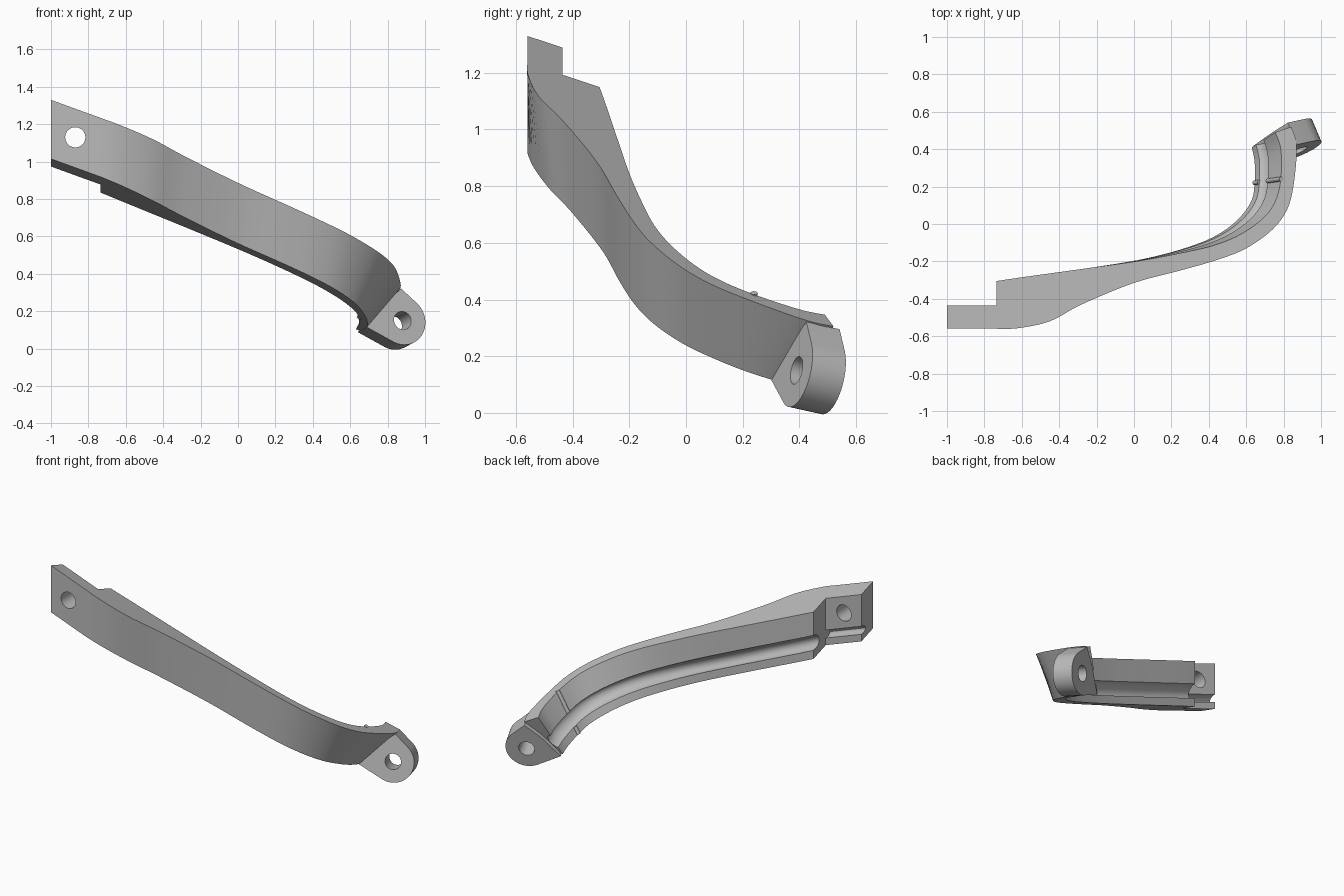
import bpy, bmesh, math
from mathutils import Vector

cube = bpy.data.objects.get("Cube")
if cube:
    bpy.data.objects.remove(cube)

grey = bpy.data.materials.new("plain_grey")
grey.use_nodes = True
GREY = (0.5, 0.5, 0.5, 1)
grey.diffuse_color = GREY
grey.node_tree.nodes["Principled BSDF"].inputs["Base Color"].default_value = GREY

HEIGHT = 0.315


def top_z(x, y):
    """Height of the sloping upper plane of the arm."""
    return 1.33 - 0.363 * (x + 1) - 0.33 * (y + 0.56)


def make_object(name, bm):
    bmesh.ops.recalc_face_normals(bm, faces=bm.faces)
    mesh = bpy.data.meshes.new(name)
    bm.to_mesh(mesh)
    bm.free()
    obj = bpy.data.objects.new(name, mesh)
    mesh.materials.append(grey)
    bpy.context.collection.objects.link(obj)
    return obj


def make_rod(name, start, end, radius, sides=32):
    bm = bmesh.new()
    axis = end - start
    bmesh.ops.create_cone(bm, cap_ends=True, segments=sides, radius1=radius,
                          radius2=radius, depth=axis.length)
    obj = make_object(name, bm)
    obj.rotation_mode = 'QUATERNION'
    obj.rotation_quaternion = axis.to_track_quat('Z', 'Y')
    obj.location = (start + end) / 2
    return obj


def activate(obj):
    bpy.ops.object.select_all(action='DESELECT')
    obj.select_set(True)
    bpy.context.view_layer.objects.active = obj


def drill(obj, start, end, radius):
    cutter = make_rod("hole_cutter", start, end, radius)
    cutter.hide_render = True
    mod = obj.modifiers.new("hole", 'BOOLEAN')
    mod.operation, mod.solver, mod.object = 'DIFFERENCE', 'EXACT', cutter
    activate(obj)
    bpy.ops.object.modifier_apply(modifier=mod.name)
    bpy.data.objects.remove(cutter)


def smooth(obj):
    activate(obj)
    bpy.ops.object.shade_smooth_by_angle(angle=math.radians(28))


def catmull(rows, steps):
    """Resample rows of numbers along a smooth curve."""
    ext = [rows[0]] + rows + [rows[-1]]
    out = []
    for i in range(1, len(ext) - 2):
        for k in range(steps):
            t = k / steps
            out.append([0.5 * (2 * b + (c - a) * t + (2 * a - 5 * b + 4 * c - d) * t * t
                               + (3 * b - a - 3 * c + d) * t ** 3)
                        for a, b, c, d in zip(*ext[i - 1:i + 3])])
    return out + [rows[-1]]


# Plan stations: front top, front bottom, back top, back bottom (x, y each)
stations = [
    [-.735, -.56, -.735, -.56, -.735, -.305, -.735, -.305],
    [-.62, -.557, -.62, -.54, -.6, -.285, -.6, -.285],
    [-.45, -.52, -.46, -.485, -.42, -.26, -.42, -.26],
    [-.28, -.43, -.3, -.405, -.24, -.235, -.24, -.235],
    [0, -.315, -.02, -.295, .02, -.198, .02, -.193],
    [.25, -.248, .22, -.235, .25, -.155, .22, -.145],
    [.45, -.19, .4, -.18, .43, -.113, .38, -.09],
    [.6, -.13, .53, -.11, .57, -.055, .49, -.03],
    [.74, -.03, .625, -.01, .69, .03, .575, .045],
    [.82, .08, .67, .1, .755, .12, .63, .13],
    [.855, .22, .69, .2, .785, .24, .645, .22],
    [.87, .42, .69, .3, .785, .4, .645, .33],
    [.84, .52, .68, .39, .755, .49, .63, .41],
]


def corners(row):
    pts = []
    for i in range(4):
        x, y = row[2 * i:2 * i + 2]
        pts.append(Vector((x, y, top_z(x, y) - HEIGHT * (i % 2))))
    return pts


def section(row, upper, lower, depth):
    """Closed cross-section with a round channel in its back wall."""
    ft, fb, bt, bb = corners(row)
    inward = (ft + fb - bt - bb) / 2
    inward.z = 0
    depth = min(depth, 0.6 * inward.length)
    inward.normalize()
    ring = [ft, fb, bb]
    arc = 10
    for k in range(arc + 1):
        a = math.pi * k / arc
        f = (upper + lower) / 2 + (lower - upper) / 2 * math.cos(a)
        ring.append(bt.lerp(bb, f) + inward * depth * math.sin(a))
    return ring + [bt]


# Curved arm with its thin mounting tab
tab_rows = [[x, -.56, x, -.56, x, -.435, x, -.435] for x in (-1, -.735)]
rings = [section(r, 0.68, 0.85, 0.045) for r in tab_rows]
rings += [section(r, 0.5, 0.82, 0.06) for r in catmull(stations, 5)]
bm = bmesh.new()
loops = [[bm.verts.new(p) for p in ring] for ring in rings]
for a, b in zip(loops, loops[1:]):
    n = len(a)
    for i in range(n):
        j = (i + 1) % n
        bm.faces.new((a[i], a[j], b[j], b[i]))
bm.faces.new(loops[0])
bm.faces.new(loops[-1])
bmesh.ops.remove_doubles(bm, verts=bm.verts, dist=0.0005)
arm = make_object("curved_arm", bm)
drill(arm, Vector((-.87, -.8, 1.13)), Vector((-.87, -.2, 1.13)), 0.054)
smooth(arm)

# Rounded pivot lug at the low end
axis = Vector((-.38, .9, -.2)).normalized()
centre = Vector((.88, .39, .15))
side = axis.cross(Vector((0, 0, 1))).normalized()
up = side.cross(axis)
outline = []
for p in (Vector((.69, .3, .115)), Vector((.87, .43, .32))):
    outline.append(p - axis * axis.dot(p - centre))
for k in range(40):
    a = math.tau * k / 40
    outline.append(centre + 0.132 * (side * math.cos(a) + up * math.sin(a)))
bm = bmesh.new()
for p in outline:
    bm.verts.new(p)
    bm.verts.new(p + axis * 0.13)
hull = bmesh.ops.convex_hull(bm, input=bm.verts)
spare = {v for v in hull["geom_interior"] if isinstance(v, bmesh.types.BMVert)}
bmesh.ops.delete(bm, geom=list(spare), context='VERTS')
bmesh.ops.dissolve_limit(bm, angle_limit=0.01, verts=bm.verts, edges=bm.edges)
lug = make_object("pivot_lug", bm)
drill(lug, centre - axis * 0.1, centre + axis * 0.25, 0.05)
smooth(lug)

# Small ribs across the two walls beside the channel
back_top, back_bottom = corners(stations[10])[2:]
for name, f0, f1 in (("upper_rib", -.02, .5), ("lower_rib", .82, 1)):
    rib = make_rod(name, back_top.lerp(back_bottom, f0),
                   back_top.lerp(back_bottom, f1), 0.013, 12)
    smooth(rib)
